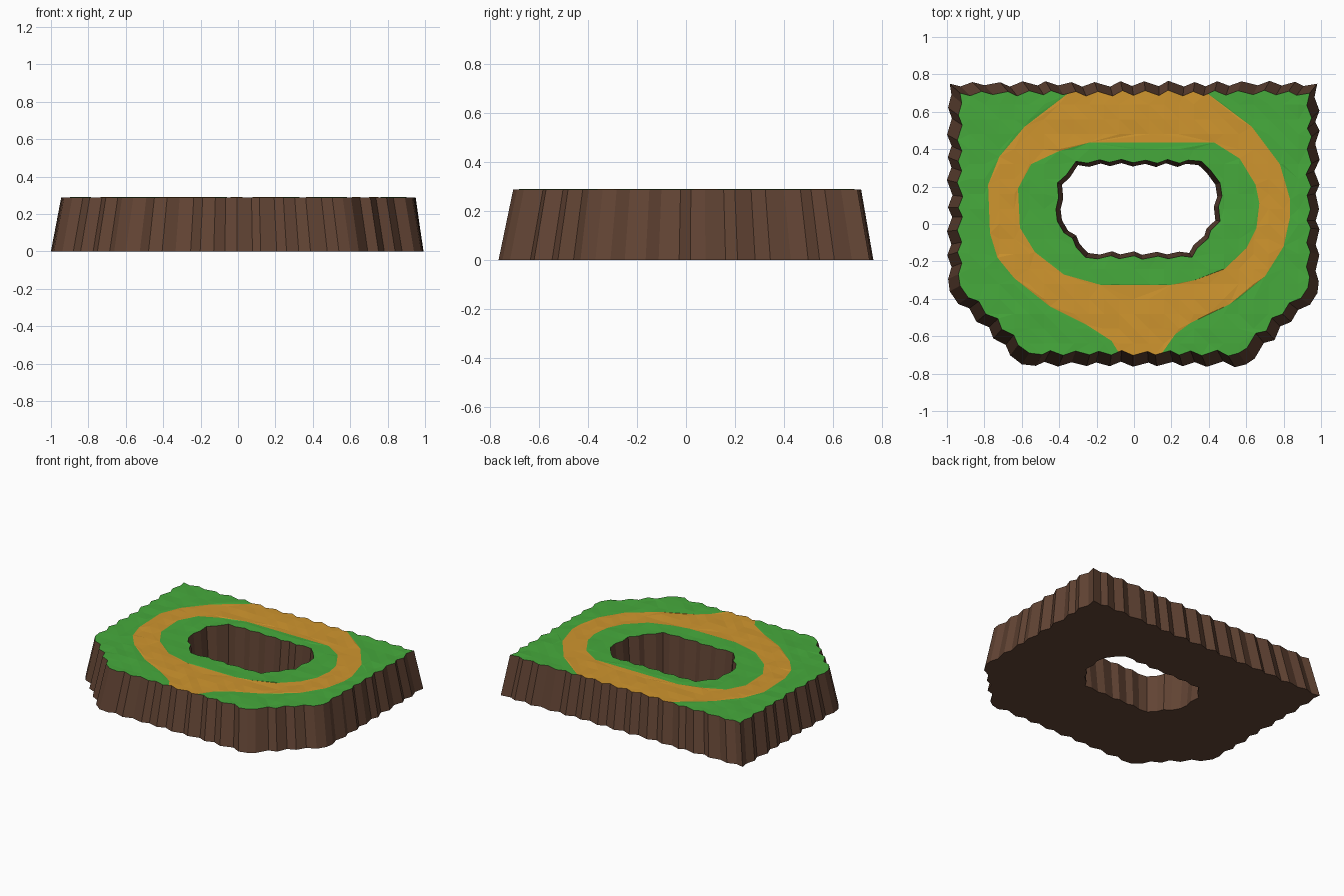
import bpy, random
from mathutils import Vector
from mathutils.geometry import delaunay_2d_cdt

if "Cube" in bpy.data.objects:
    bpy.data.objects.remove(bpy.data.objects["Cube"])

random.seed(4)
H = 0.288


def material(name, rgb):
    m = bpy.data.materials.new(name)
    lin = [((c / 255 + 0.055) / 1.055) ** 2.4 for c in rgb]
    m.diffuse_color = (*lin, 1)
    m.use_nodes = True
    m.node_tree.nodes["Principled BSDF"].inputs["Base Color"].default_value = m.diffuse_color
    return m


GRASS = material("grass green", (70, 170, 60))
DIRT = material("track sand", (207, 149, 46))
ROCK = material("rock brown", (98, 68, 52))


def jagged(top, bottom, step, amp):
    """Matching zigzag rims for the top and the foot of a cliff."""
    rim_t, rim_b, sign = [], [], 1
    for i in range(len(top)):
        a, b = Vector(top[i]), Vector(top[(i + 1) % len(top)])
        c, d = Vector(bottom[i]), Vector(bottom[(i + 1) % len(top)])
        n = max(1, round((b - a).length / step))
        side = Vector((b.y - a.y, a.x - b.x)).normalized()
        for k in range(n):
            t = k / n
            if k:
                t += random.uniform(-0.2, 0.2) / n
            off = side * (sign * amp * random.uniform(0.5, 1)) if k else side * 0
            sign = -sign
            rim_t.append(a.lerp(b, t) + off)
            rim_b.append(c.lerp(d, t) + off)
    return rim_t, rim_b


def inside(p, poly):
    hit = False
    for i in range(len(poly)):
        a, b = poly[i - 1], poly[i]
        if (a[1] > p[1]) != (b[1] > p[1]):
            if p[0] < a[0] + (p[1] - a[1]) * (b[0] - a[0]) / (b[1] - a[1]):
                hit = not hit
    return hit


def triangulate(loops, extra=()):
    """Triangles between the first loop (outer) and the second (hole)."""
    pts, edges = [], []
    for loop in loops:
        s, n = len(pts), len(loop)
        pts += [Vector(p) for p in loop]
        edges += [(s + i, s + (i + 1) % n) for i in range(n)]
    first_extra = len(pts)
    pts += [Vector(p) for p in extra]
    vs, _, fs, ov, _, _ = delaunay_2d_cdt(pts, edges, [], 0, 1e-5)
    faces, mids = [], []
    for f in fs:
        mid = sum((vs[i] for i in f), Vector((0, 0))) / len(f)
        if inside(mid, loops[0]) and not inside(mid, loops[1]):
            faces.append(list(f))
            mids.append(mid)
    loose = [bool(o) and min(o) >= first_extra for o in ov]
    return vs, faces, mids, loose


def make(name, verts, faces, mats, ids=None):
    me = bpy.data.meshes.new(name)
    me.from_pydata([tuple(v) for v in verts], [], faces)
    for m in mats:
        me.materials.append(m)
    if ids:
        me.polygons.foreach_set("material_index", ids)
    me.update()
    ob = bpy.data.objects.new(name, me)
    bpy.context.collection.objects.link(ob)
    return ob


# Cliff outlines, counter-clockwise
outer_t, outer_b = jagged(
    [(-0.93, 0.70), (-0.93, -0.33), (-0.56, -0.69), (0.56, -0.69), (0.93, -0.34), (0.94, 0.70)],
    [(-0.985, 0.75), (-0.985, -0.36), (-0.60, -0.75), (0.60, -0.75), (0.98, -0.37), (0.98, 0.75)],
    0.062, 0.016)
hole_t, hole_b = jagged(
    [(-0.31, 0.335), (-0.41, 0.22), (-0.41, 0.015), (-0.26, -0.178),
     (0.31, -0.178), (0.46, 0.015), (0.46, 0.22), (0.36, 0.335)],
    [(-0.30, 0.315), (-0.385, 0.21), (-0.385, 0.02), (-0.245, -0.155),
     (0.295, -0.155), (0.435, 0.02), (0.435, 0.21), (0.345, 0.315)],
    0.062, 0.011)

# Track outlines; the outer one runs past the island rim at the back and front
track_out = [(-0.35, 0.70), (-0.35, 0.80), (0.39, 0.80), (0.39, 0.70), (0.63, 0.52), (0.78, 0.32),
             (0.835, 0.13), (0.835, 0.04), (0.80, -0.12), (0.70, -0.28), (0.51, -0.43), (0.30, -0.53),
             (0.22, -0.59), (0.15, -0.69), (0.15, -0.80), (-0.08, -0.80), (-0.08, -0.69), (-0.12, -0.625),
             (-0.26, -0.535), (-0.45, -0.44), (-0.64, -0.29), (-0.73, -0.18), (-0.77, -0.05),
             (-0.78, 0.21), (-0.72, 0.36), (-0.585, 0.52)]
track_in = [(-0.24, 0.435), (0.43, 0.435), (0.565, 0.35), (0.65, 0.21), (0.67, 0.11), (0.655, -0.02),
            (0.60, -0.13), (0.485, -0.24), (0.325, -0.30), (0.20, -0.325), (-0.18, -0.325),
            (-0.375, -0.27), (-0.53, -0.15), (-0.61, -0.02), (-0.62, 0.19), (-0.55, 0.32), (-0.40, 0.39)]

# Ground: slightly uneven grass with the track cut into it
grid = [(x * 0.08, y * 0.08) for x in range(-11, 12) for y in range(-8, 9)]
vs, faces, mids, loose = triangulate([outer_t, hole_t, track_out, track_in], grid)
ids = [int(inside(m, track_out) and not inside(m, track_in)) for m in mids]
make("ground_and_track",
     [(v.x, v.y, H + (random.uniform(-0.003, 0.003) if l else 0)) for v, l in zip(vs, loose)],
     faces, [GRASS, DIRT], ids)


# Cliff walls around the island and around the hole
def wall(name, top, bottom, inward):
    n = len(top)
    verts = [(p.x, p.y, 0) for p in bottom] + [(p.x, p.y, H) for p in top]
    quads = [(i, (i + 1) % n, n + (i + 1) % n, n + i) for i in range(n)]
    make(name, verts, [q[::-1] for q in quads] if inward else quads, [ROCK])


wall("outer_cliff", outer_t, outer_b, False)
wall("hole_cliff", hole_t, hole_b, True)

# Underside
vs, faces, _, _ = triangulate([outer_b, hole_b])
make("underside", [(v.x, v.y, 0) for v in vs], [f[::-1] for f in faces], [ROCK])
